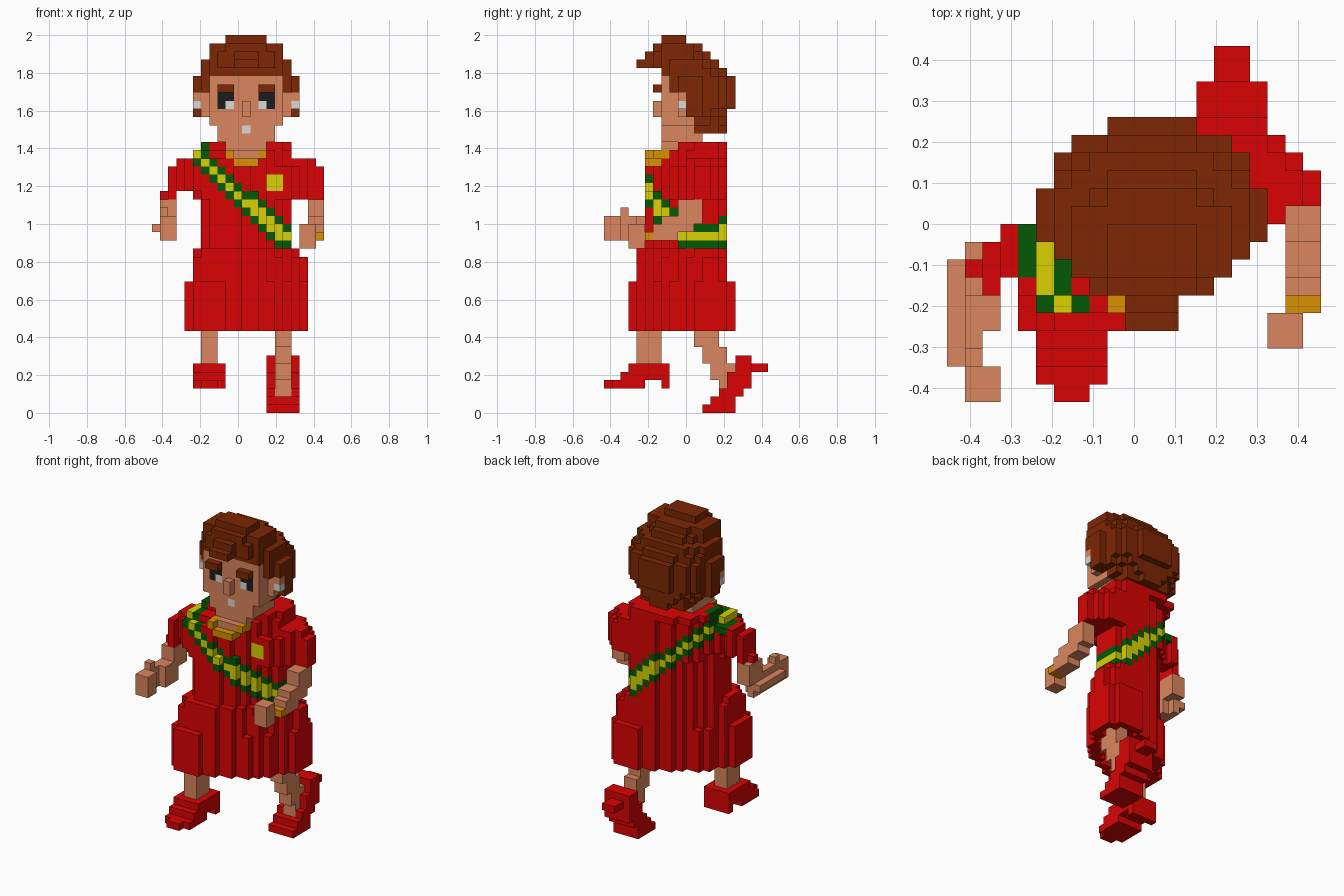
import bpy
import bmesh
from math import cos, sin, radians

if "Cube" in bpy.data.objects:
    bpy.data.objects.remove(bpy.data.objects["Cube"], do_unlink=True)

UNIT = 2 / 46
COLOURS = {
    "red_cloth": (0.7, 0.001, 0.001),
    "skin": (0.7, 0.24, 0.11),
    "brown_hair": (0.21, 0.02, 0.001),
    "yellow_cloth": (0.69, 0.64, 0.001),
    "green_cloth": (0.001, 0.1, 0.001),
    "gold": (0.69, 0.28, 0.001),
    "pearl": (0.69, 0.69, 0.69),
    "black_eye": (0.012, 0.012, 0.012),
}
materials = {}
for label, rgb in COLOURS.items():
    material = bpy.data.materials.new(label)
    material.use_nodes = True
    material.diffuse_color = (*rgb, 1)
    material.node_tree.nodes["Principled BSDF"].inputs["Base Color"].default_value = (*rgb, 1)
    materials[label] = material

grid = {}  # cell -> (part, colour); later shapes replace earlier ones


def box(part, colour, x, y, z):
    """Fill inclusive cell ranges; a single number means one cell."""
    spans = [(s, s) if isinstance(s, int) else s for s in (x, y, z)]
    for i in range(spans[0][0], spans[0][1] + 1):
        for j in range(spans[1][0], spans[1][1] + 1):
            for k in range(spans[2][0], spans[2][1] + 1):
                grid[i, j, k] = (part, colour)


def slab(part, colour, centre, radii, z, tilt=0, front=0, erase=False):
    """Fill or erase an elliptical layer, turned about the vertical axis."""
    c, s = cos(radians(tilt)), sin(radians(tilt))
    for i in range(21):
        for j in range(front, 20):
            dx, dy = i + 0.5 - centre[0], j + 0.5 - centre[1]
            u, v = (dx * c + dy * s) / radii[0], (dy * c - dx * s) / radii[1]
            if u * u + v * v > 1:
                continue
            for k in range(z[0], z[1] + 1):
                if erase:
                    grid.pop((i, j, k), None)
                else:
                    grid[i, j, k] = (part, colour)


# Skirt: flared shell, open underneath
hip = (11.55, 9.5)
slab("skirt", "red_cloth", hip, (7.3, 4), (19, 19), 37)
slab("skirt", "red_cloth", hip, (8.3, 4.1), (16, 18), 37)
slab("skirt", "red_cloth", hip, (8.9, 4.2), (10, 15), 37)
slab("skirt", "red_cloth", hip, (7.7, 3.1), (10, 13), 37, erase=True)

# Torso, turned with the right shoulder forward
slab("torso", "red_cloth", (11.5, 10), (6.6, 3.7), (20, 25), 38)
slab("torso", "red_cloth", (11.3, 10), (7, 3.7), (26, 26), 35)
slab("torso", "red_cloth", (11.1, 10), (8, 3.7), (27, 30), 30)
slab("torso", "red_cloth", (11.4, 10.2), (6.6, 3.6), (31, 31), 30)
slab("torso", "red_cloth", (11.5, 11.5), (5.5, 3.8), (32, 32), 15)
box("torso", "red_cloth", (14, 16), 8, (26, 29))

# Diagonal sash and badge painted on the torso
for (i, j, k), (part, colour) in list(grid.items()):
    if part == "torso":
        gap = abs(k + 0.5 - (26.35 - 0.95 * (i + 0.5 - 11)))
        if gap < 0.62:
            grid[i, j, k] = (part, "yellow_cloth")
        elif gap < 1.6:
            grid[i, j, k] = (part, "green_cloth")
        elif i in (14, 15) and k in (27, 28) and j == 8:
            grid[i, j, k] = (part, "yellow_cloth")
box("torso", "green_cloth", 4, (7, 9), 30)
box("torso", "yellow_cloth", 5, (6, 8), 31)
box("torso", "green_cloth", 6, (6, 9), 31)
box("torso", "green_cloth", 6, (8, 10), 32)

# Sleeves
for x, y in ((17, (9, 14)), (18, (10, 14)), (19, (11, 13)), (20, (11, 12))):
    box("left_sleeve", "red_cloth", x, y, (26, 29))
box("left_sleeve", "red_cloth", (17, 18), (10, 13), 30)
box("left_sleeve", "red_cloth", 19, (11, 12), 30)
box("right_sleeve", "red_cloth", 3, (7, 9), (27, 30))
box("right_sleeve", "red_cloth", 2, (6, 8), (26, 29))
box("right_sleeve", "red_cloth", 1, 7, 26)

# Left arm with bracelet
box("left_arm", "skin", (19, 20), (9, 11), (23, 25))
box("left_arm", "skin", (19, 20), (7, 10), (22, 23))
box("left_arm", "skin", (19, 20), (6, 8), (21, 22))
box("bracelet", "gold", (19, 20), 5, 21)
box("left_hand", "skin", (18, 19), (3, 4), (20, 22))

# Right arm reaching forward
box("right_arm", "skin", (1, 2), (6, 8), (23, 25))
box("right_arm", "skin", 1, (2, 7), (21, 23))
box("right_arm", "skin", 2, (4, 6), (21, 23))
box("right_arm", "skin", 0, (2, 7), 22)
box("right_hand", "skin", (1, 2), (0, 1), (21, 23))
box("right_hand", "skin", 1, 2, 24)

# Neck and necklace
box("neck", "skin", (9, 13), (7, 11), (31, 32))
box("neck", "skin", (8, 14), (7, 11), (33, 34))
box("neck", "skin", (10, 12), 6, 31)
box("necklace", "gold", 9, (5, 7), 31)
box("necklace", "gold", 13, (6, 8), 31)
box("necklace", "gold", (10, 12), (5, 6), 30)

# Hair: rounded layers, then the fringe
crown = (11.5, 10.8)
slab("hair", "brown_hair", crown, (4, 4.2), (34, 34), front=11)
slab("hair", "brown_hair", crown, (4.7, 4.3), (35, 35), front=10)
slab("hair", "brown_hair", crown, (6.25, 4.4), (36, 36), front=10)
slab("hair", "brown_hair", crown, (6.25, 5.1), (37, 38), front=10)
slab("hair", "brown_hair", crown, (6.25, 5.1), (39, 40), front=8)
slab("hair", "brown_hair", (11.5, 10.5), (5.6, 4.6), (41, 41), front=7)
slab("hair", "brown_hair", (11.5, 10), (5.6, 4.3), (42, 42))
slab("hair", "brown_hair", (11.5, 9.3), (4.7, 3.9), (43, 43), front=6)
slab("hair", "brown_hair", (11.5, 9), (4.7, 3.2), (44, 44))
box("hair", "brown_hair", (9, 13), (7, 9), 45)
box("fringe", "brown_hair", (10, 12), (4, 6), 42)
box("fringe", "brown_hair", (10, 12), (5, 6), 43)

# Face
box("head", "skin", (7, 15), (7, 10), (35, 40))
box("nose", "skin", 11, 6, (36, 37))
box("head", "pearl", 11, 7, 34)
for side in (-1, 1):
    inner, outer, ear = 11 + 2 * side, 11 + 3 * side, 11 + 6 * side
    for x in (inner, outer):
        box("eyebrows", "brown_hair", x, 6, 39)
        box("head", "black_eye", x, 7, (37, 38))
    box("head", "pearl", inner, 7, 37)
    box("ears", "skin", 11 + 5 * side, 9, (36, 38))
    box("ears", "skin", ear, 9, 38)
    box("earrings", "pearl", ear, 9, 37)

# Right leg and shoe
box("right_leg", "skin", (6, 7), (4, 6), (6, 11))
box("right_shoe", "red_cloth", (5, 8), (3, 7), 5)
box("right_shoe", "red_cloth", (5, 8), (2, 7), 4)
box("right_shoe", "red_cloth", (5, 8), (1, 4), 3)
box("right_shoe", "red_cloth", (6, 7), 0, 3)
box("right_shoe", "red_cloth", (5, 8), 7, 3)

# Left leg pushing off on its toes
box("left_shoe", "red_cloth", (14, 17), (12, 15), 0)
box("left_shoe", "red_cloth", (14, 17), (13, 15), 1)
box("left_shoe", "red_cloth", (14, 17), (14, 16), 2)
box("left_shoe", "red_cloth", (14, 17), (15, 17), (3, 4))
box("left_shoe", "red_cloth", (14, 17), (16, 17), (5, 6))
box("left_shoe", "red_cloth", (15, 16), (18, 19), 5)
for start, z in ((11, (8, 13)), (12, (6, 7)), (13, (4, 5)), (14, (3, 3))):
    box("left_leg", "skin", (15, 16), (start, start + 2), z)
box("left_leg", "skin", (15, 16), 14, 2)

# One mesh per part, keeping only the exposed cell faces
AXES = [(a, s) for a in range(3) for s in (0, 1)]
for part in dict.fromkeys(p for p, _ in grid.values()):
    bm = bmesh.new()
    corners, slots = {}, []

    def vertex(p):
        if p not in corners:
            x, y, z = p
            corners[p] = bm.verts.new(((x - 10.5) * UNIT, (y - 10) * UNIT, z * UNIT))
        return corners[p]

    for cell, (owner, colour) in grid.items():
        if owner != part:
            continue
        if colour not in slots:
            slots.append(colour)
        for axis, side in AXES:
            beside = list(cell)
            beside[axis] += 1 if side else -1
            if tuple(beside) in grid:
                continue
            ring = []
            for a, b in ((0, 0), (1, 0), (1, 1), (0, 1)):
                p = list(cell)
                p[axis] += side
                p[(axis + 1) % 3] += a
                p[(axis + 2) % 3] += b
                ring.append(vertex(tuple(p)))
            face = bm.faces.new(ring if side else ring[::-1])
            face.material_index = slots.index(colour)
    mesh = bpy.data.meshes.new(part)
    bm.to_mesh(mesh)
    bm.free()
    for colour in slots:
        mesh.materials.append(materials[colour])
    bpy.context.collection.objects.link(bpy.data.objects.new(part, mesh))
